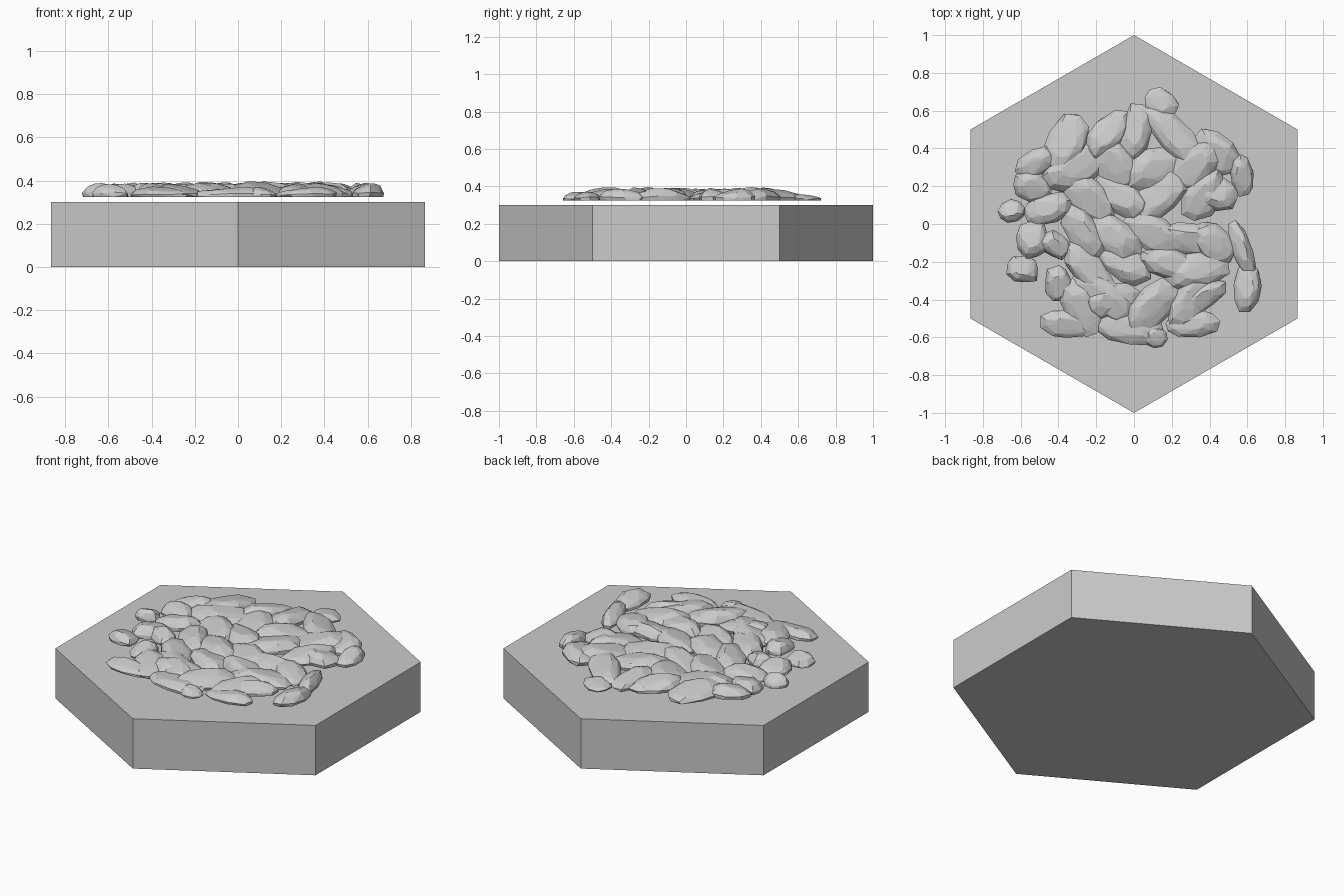
import bpy, bmesh, math, random
from mathutils import Vector

if "Cube" in bpy.data.objects:
    bpy.data.objects.remove(bpy.data.objects["Cube"])

random.seed(11)
grey = bpy.data.materials.new("stone grey")
grey.diffuse_color = (0.6, 0.6, 0.6, 1)
grey.use_nodes = True
grey.node_tree.nodes["Principled BSDF"].inputs["Base Color"].default_value = grey.diffuse_color


def finish(bm, name):
    bmesh.ops.recalc_face_normals(bm, faces=bm.faces[:])
    mesh = bpy.data.meshes.new(name)
    bm.to_mesh(mesh)
    bm.free()
    mesh.materials.append(grey)
    obj = bpy.data.objects.new(name, mesh)
    bpy.context.collection.objects.link(obj)
    return obj


# Hexagonal tile with points toward +y and -y
bm = bmesh.new()
rings = []
for z in (0.0, 0.3):
    rings.append([bm.verts.new((math.sin(i * math.pi / 3), math.cos(i * math.pi / 3), z))
                  for i in range(6)])
for ring in rings:
    bm.faces.new(ring)
for i in range(6):
    j = (i + 1) % 6
    bm.faces.new((rings[0][i], rings[0][j], rings[1][j], rings[1][i]))
finish(bm, "hex_tile")

Z0 = 0.325  # underside of the rock layer


def stone(bm, x, y, length, width, angle, height):
    """Flat-bottomed faceted stone: hull of three irregular rings."""
    a = math.radians(angle)
    tilt = random.uniform(0, 2 * math.pi)
    n = 9
    pts = []
    radii = [random.uniform(0.9, 1.07) for _ in range(n)]
    for scale, level, jit in ((0.97, 0.0, 0), (1.0, 0.32, 0.1), (0.78, 0.72, 0.1), (0.42, 0.97, 0.03)):
        for i in range(n):
            t = 2 * math.pi * (i + random.uniform(-0.15, 0.15)) / n
            # squarish outline
            k = (abs(math.cos(t)) ** 2.6 + abs(math.sin(t)) ** 2.6) ** (-1 / 2.6)
            r = k * radii[i] * scale * random.uniform(0.96, 1.02)
            u, v = r * math.cos(t) * length / 2, r * math.sin(t) * width / 2
            h = level + random.uniform(-jit, jit)
            h *= 1 - 0.16 * (1 + math.cos(t - tilt)) * (level > 0)
            pts.append(Vector((x + u * math.cos(a) - v * math.sin(a),
                               y + u * math.sin(a) + v * math.cos(a),
                               Z0 + max(0, h) * height)))
    verts = [bm.verts.new(p) for p in pts]
    res = bmesh.ops.convex_hull(bm, input=verts)
    junk = {g for g in res["geom_interior"] + res["geom_unused"] if isinstance(g, bmesh.types.BMVert)}
    bmesh.ops.delete(bm, geom=list(junk), context='VERTS')


# Stones around the rim: x, y, length, width, angle
RIM = [
    (0.14, 0.64, 0.19, 0.15, -40), (0.01, 0.49, 0.32, 0.17, 75), (0.21, 0.47, 0.42, 0.18, -48),
    (0.44, 0.38, 0.30, 0.19, -45), (0.57, 0.26, 0.22, 0.12, 95), (0.44, 0.16, 0.24, 0.18, -15),
    (-0.36, 0.42, 0.34, 0.23, 65), (-0.14, 0.47, 0.32, 0.18, 50), (-0.52, 0.32, 0.24, 0.14, 30),
    (-0.54, 0.20, 0.22, 0.16, -20), (-0.65, 0.07, 0.15, 0.12, 15), (-0.46, 0.08, 0.28, 0.17, 20),
    (-0.54, -0.08, 0.19, 0.21, 10), (-0.59, -0.24, 0.18, 0.15, 0), (-0.42, -0.11, 0.18, 0.13, -30),
    (-0.40, -0.32, 0.15, 0.19, 10), (-0.36, -0.53, 0.31, 0.15, -5), (-0.17, -0.38, 0.42, 0.19, -35),
    (-0.03, -0.55, 0.42, 0.18, -10), (0.11, -0.60, 0.14, 0.12, -15), (0.31, -0.53, 0.30, 0.14, 5),
    (0.37, -0.39, 0.28, 0.13, 35), (0.60, -0.34, 0.26, 0.15, 85), (0.57, -0.13, 0.32, 0.11, -70),
    (0.42, -0.10, 0.28, 0.20, -50),
]
bm = bmesh.new()
for x, y, length, width, angle in RIM:
    if y > 0.6:
        h = 0.035
    elif y < -0.5:
        h = 0.048
    else:
        h = random.uniform(0.06, 0.072)
    stone(bm, x, y, length, width, angle, h)

# Overlapping stones filling the middle of the pile
for row in range(5):
    for col in range(4):
        x = -0.30 + col * 0.2 + (row % 2) * 0.06 + random.uniform(-0.03, 0.03)
        y = -0.42 + row * 0.185 + random.uniform(-0.03, 0.03)
        stone(bm, x, y, random.uniform(0.30, 0.38), random.uniform(0.17, 0.23),
              random.uniform(-60, 60), random.uniform(0.06, 0.075))
finish(bm, "rock_pile")
